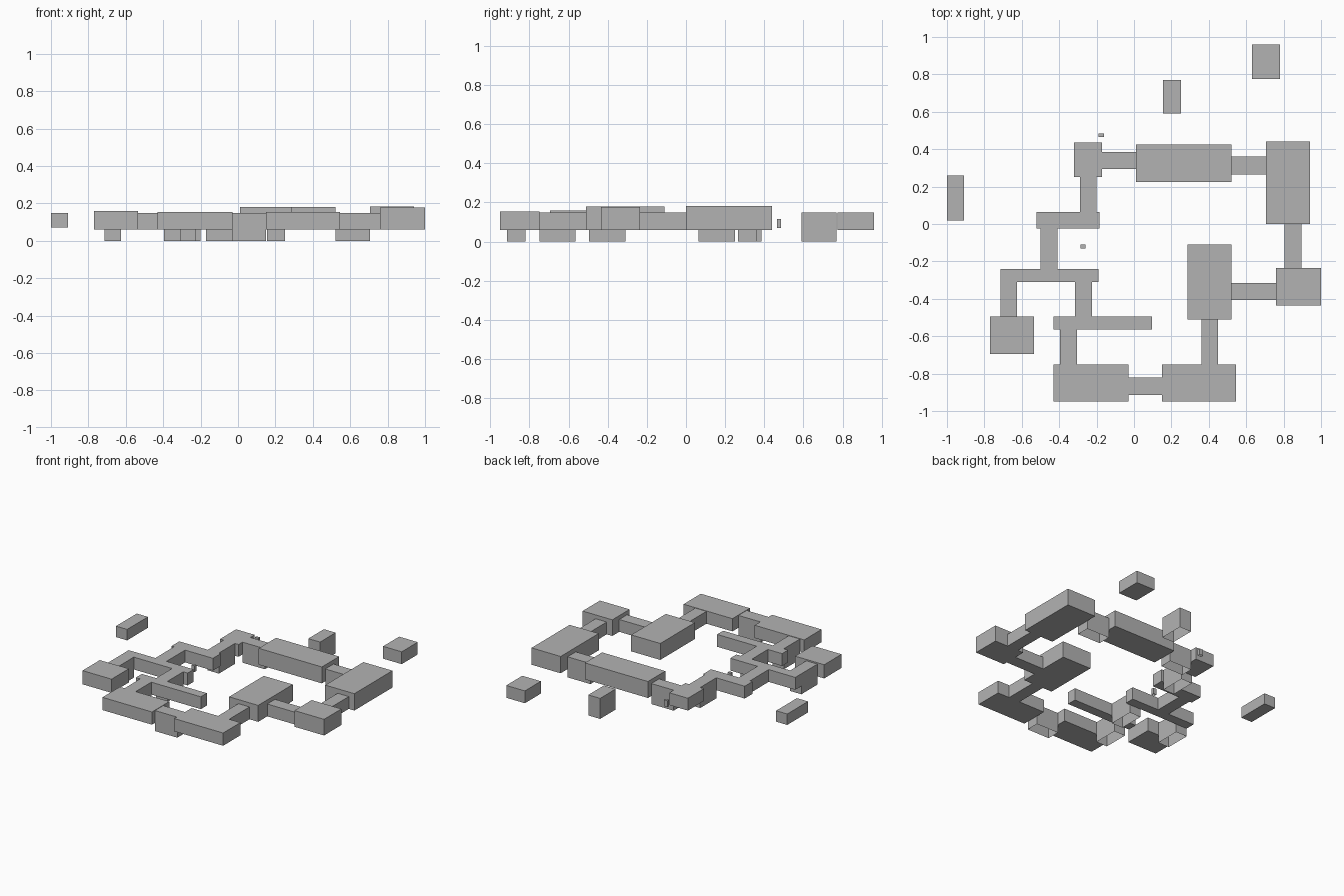
import bpy
import bmesh

cube = bpy.data.objects.get("Cube")
if cube:
    bpy.data.objects.remove(cube, do_unlink=True)

grey = bpy.data.materials.new("plain_grey")
grey.use_nodes = True
shade = (0.45, 0.45, 0.45, 1)
grey.diffuse_color = shade
grey.node_tree.nodes["Principled BSDF"].inputs["Base Color"].default_value = shade

FLOOR, ROOF, HIGH = 0.06, 0.15, 0.18


def block(name, x0, x1, y0, y1, z0=FLOOR, z1=ROOF, open_bottom=False):
    """Rectangular block between the given limits, optionally without a floor."""
    bm = bmesh.new()
    bmesh.ops.create_cube(bm, size=1)
    for v in bm.verts:
        v.co.x = x1 if v.co.x > 0 else x0
        v.co.y = y1 if v.co.y > 0 else y0
        v.co.z = z1 if v.co.z > 0 else z0
    bm.normal_update()
    if open_bottom:
        under = [f for f in bm.faces if f.normal.z < -0.5]
        bmesh.ops.delete(bm, geom=under, context="FACES_ONLY")
    mesh = bpy.data.meshes.new(name)
    bm.to_mesh(mesh)
    bm.free()
    mesh.materials.append(grey)
    obj = bpy.data.objects.new(name, mesh)
    bpy.context.collection.objects.link(obj)


def passage(name, x0, x1, y0, y1):
    """Deep connecting passage that reaches the ground."""
    block(name, x0, x1, y0, y1, 0, ROOF, True)


# Rooms
block("back_corner_room", -0.32, -0.17, 0.25, 0.435)
block("back_hall", 0.01, 0.52, 0.225, 0.425, z1=HIGH)
block("left_hall", 0.705, 0.94, 0, 0.44, z1=0.183)
block("left_room", 0.76, 1, -0.435, -0.235, z1=0.178)
block("inner_hall", 0.285, 0.52, -0.51, -0.11, z1=HIGH)
block("front_left_room", 0.15, 0.545, -0.95, -0.75, z1=0.153)
block("front_right_room", -0.43, -0.03, -0.95, -0.75, z1=0.153)
block("right_room", -0.77, -0.535, -0.695, -0.495, z1=0.16)

# Long cross halls
block("front_cross_hall", -0.43, 0.095, -0.565, -0.495)
block("middle_cross_hall", -0.715, -0.19, -0.31, -0.24)
block("back_cross_hall", -0.52, -0.185, -0.025, 0.065)

# Level corridors
block("left_corridor", 0.805, 0.895, -0.235, 0)
block("inner_corridor", 0.52, 0.76, -0.405, -0.315)
block("front_corridor", 0.36, 0.45, -0.75, -0.51)
block("right_corridor", -0.50, -0.41, -0.24, -0.025)

# Deep passages
passage("back_right_passage", -0.17, 0.01, 0.295, 0.385)
passage("back_left_passage", 0.52, 0.705, 0.265, 0.36)
passage("front_passage", -0.03, 0.15, -0.915, -0.82)
passage("front_right_passage", -0.395, -0.305, -0.75, -0.565)
passage("middle_passage", -0.315, -0.225, -0.495, -0.31)
passage("right_passage", -0.715, -0.625, -0.495, -0.31)
passage("corner_passage", -0.29, -0.20, 0.065, 0.25)

# Detached pieces
block("loose_corridor", -1, -0.91, 0.02, 0.26, z0=0.07)
passage("loose_passage", 0.155, 0.25, 0.59, 0.77)
block("loose_room", 0.63, 0.78, 0.775, 0.96)
block("back_door", -0.19, -0.16, 0.465, 0.485, 0.07, 0.115, True)
block("middle_door", -0.285, -0.26, -0.13, -0.11, 0.07, 0.115, True)
